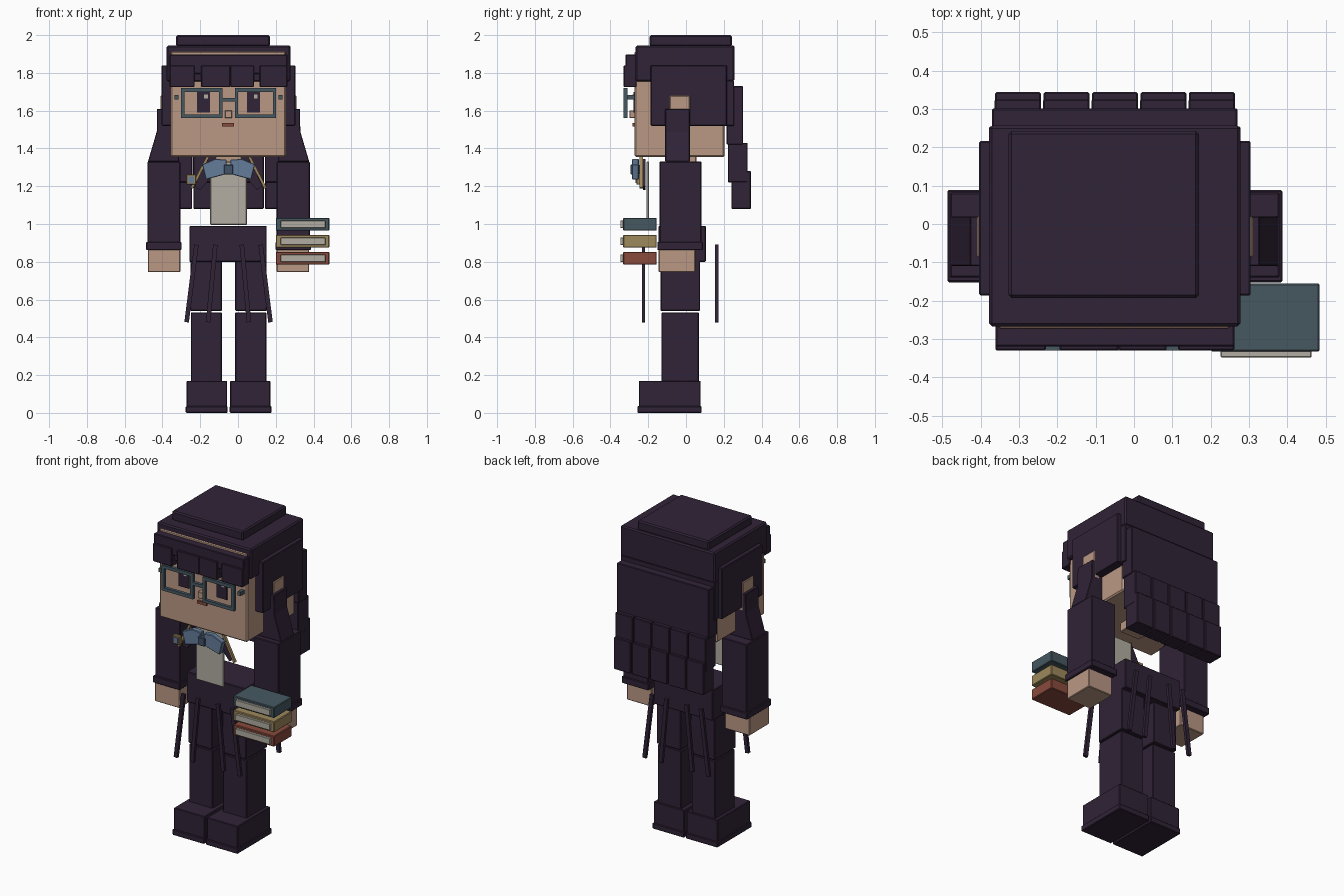
import bpy, bmesh, math
from mathutils import Vector


def material(name, r, g, b):
    m = bpy.data.materials.new(name)
    m.diffuse_color = (*[((c / 255 + 0.055) / 1.055) ** 2.4 for c in (r, g, b)], 1)
    return m


PURPLE = material("dark_purple", 48, 35, 55)
SKIN = material("skin", 186, 152, 132)
TEAL = material("teal", 70, 88, 97)
GOLD = material("mustard", 158, 136, 92)
RED = material("brick_red", 136, 74, 60)
CREAM = material("cream", 178, 174, 162)
BLUE = material("dusty_blue", 100, 124, 154)
SLATE = material("slate_blue", 66, 82, 106)
CX = -0.05  # body centre line


def finish(name, bm, mat, bevel):
    bmesh.ops.recalc_face_normals(bm, faces=bm.faces)
    mesh = bpy.data.meshes.new(name)
    bm.to_mesh(mesh)
    bm.free()
    mesh.materials.append(mat)
    ob = bpy.data.objects.new(name, mesh)
    bpy.context.collection.objects.link(ob)
    if bevel:
        mod = ob.modifiers.new("bevel", 'BEVEL')
        mod.width, mod.segments = bevel, 1
    return ob


def box(name, mat, x, y, z, bevel=0.004):
    bm = bmesh.new()
    bmesh.ops.create_cube(bm, size=1)
    lo = Vector((x[0], y[0], z[0]))
    hi = Vector((x[1], y[1], z[1]))
    for v in bm.verts:
        v.co = Vector([lo[i] + (hi[i] - lo[i]) * (v.co[i] + 0.5) for i in range(3)])
    return finish(name, bm, mat, bevel)


def prism(name, mat, pts, y, bevel=0.0):
    """Front (x, z) profile extruded through a y range."""
    bm = bmesh.new()
    f = bm.faces.new([bm.verts.new((px, y[0], pz)) for px, pz in pts])
    ext = bmesh.ops.extrude_face_region(bm, geom=[f])['geom']
    for v in ext:
        if isinstance(v, bmesh.types.BMVert):
            v.co.y = y[1]
    return finish(name, bm, mat, bevel)


def strip(name, mat, a, b, w, y):
    """Straight bar between two (x, z) points."""
    d = Vector((b[0] - a[0], b[1] - a[1])).normalized() * w / 2
    n = (-d.y, d.x)
    return prism(name, mat, [(a[0] + n[0], a[1] + n[1]), (a[0] - n[0], a[1] - n[1]),
                             (b[0] - n[0], b[1] - n[1]), (b[0] + n[0], b[1] + n[1])], y)


def mx(s, *xs):
    """Offsets from the centre line placed on side s."""
    return tuple(sorted(CX + s * v for v in xs))


# Head, neck and hair shell
box("head", SKIN, (-0.357, 0.253), (-0.272, 0.205), (1.355, 1.915), 0.008)
box("neck", SKIN, (-0.12, 0.02), (-0.1, 0.055), (1.30, 1.36))
box("hair_crown", PURPLE, (-0.327, 0.169), (-0.193, 0.243), (1.94, 2.0), 0.008)
box("hair_cap", PURPLE, (-0.378, 0.278), (-0.267, 0.257), (1.755, 1.945), 0.008)
box("hair_back", PURPLE, (-0.378, 0.278), (0.19, 0.255), (1.52, 1.76))
box("hair_row_upper", PURPLE, (-0.37, 0.27), (0.215, 0.302), (1.42, 1.73))

# Overlapping back locks
for i in range(5):
    x0 = -0.363 + i * 0.1265
    box("back_lock_middle", PURPLE, (x0 - 0.001, x0 + 0.121), (0.222, 0.326), (1.22, 1.43))
    box("back_lock_lower", PURPLE, (x0, x0 + 0.12), (0.24, 0.344), (1.08, 1.28))

# Fringe with small gaps over the brows
box("fringe_top", PURPLE, (-0.362, 0.262), (-0.32, -0.262), (1.795, 1.897))
for x0, x1, z0 in ((-0.362, -0.23, 1.725), (-0.195, -0.04, 1.725),
                   (-0.04, 0.085, 1.725), (0.115, 0.262, 1.725)):
    box("fringe_lock", PURPLE, (x0, x1), (-0.33, -0.262), (z0, 1.84))
box("fringe_filler", PURPLE, (-0.36, 0.26), (-0.30, -0.265), (1.755, 1.83))

# Face
for s in (-1, 1):
    box("eye", PURPLE, mx(s, 0.097, 0.167), (-0.279, -0.27), (1.59, 1.70), 0)
    ex = CX + s * 0.132
    box("eye_glint", CREAM, (ex + 0.002, ex + 0.022), (-0.282, -0.278), (1.665, 1.685), 0)
    # Glasses rims and hinges
    for z in (1.56, 1.70):
        box("glasses_bar", TEAL, mx(s, 0.033, 0.252), (-0.33, -0.31), (z, z + 0.02), 0)
    for o in (0.033, 0.234):
        box("glasses_post", TEAL, mx(s, o, o + 0.018), (-0.33, -0.31), (1.575, 1.705), 0)
    box("glasses_hinge", TEAL, mx(s, 0.265, 0.285), (-0.31, -0.27), (1.658, 1.682), 0)
box("glasses_bridge", TEAL, (-0.085, -0.015), (-0.33, -0.31), (1.648, 1.668), 0)
box("nose", SKIN, (-0.07, -0.032), (-0.3, -0.27), (1.56, 1.602), 0.003)
box("mouth", RED, (-0.085, -0.02), (-0.284, -0.27), (1.517, 1.535), 0)

# Shirt front and bow tie
box("shirt_front", CREAM, (-0.147, 0.047), (-0.21, -0.195), (0.995, 1.33))
box("bow_knot", SLATE, (-0.075, -0.026), (-0.295, -0.245), (1.262, 1.315))
for s in (-1, 1):
    prism("bow_wing", BLUE, [(CX + s * o, z) for o, z in
          ((0.01, 1.265), (0.01, 1.34), (0.07, 1.345), (0.14, 1.315), (0.12, 1.235))],
          (-0.285, -0.25), 0.003)
    strip("gold_ribbon", GOLD, (CX + s * 0.11, 1.355), (CX + s * 0.195, 1.19), 0.014, (-0.245, -0.228))
    prism("lapel", PURPLE, [(CX + s * o, z) for o, z in
          ((0.11, 1.345), (0.18, 1.20), (0.15, 1.18), (0.09, 1.25))], (-0.228, -0.215))
box("badge_frame", GOLD, (-0.272, -0.222), (-0.262, -0.24), (1.208, 1.262), 0.003)
box("badge_face", BLUE, (-0.262, -0.232), (-0.268, -0.26), (1.218, 1.252), 0)

# Hips
box("hips", PURPLE, (-0.257, 0.152), (-0.145, 0.105), (0.80, 0.99))

for s in (-1, 1):
    # Side hair and ears
    box("side_hair", PURPLE, mx(s, 0.30, 0.354), (-0.187, 0.217), (1.52, 1.84))
    box("ear", SKIN, mx(s, 0.30, 0.36), (-0.087, 0.02), (1.50, 1.68))
    # Shoulders taper into square arms
    prism("shoulder", PURPLE, [(CX + s * o, z) for o, z in
          ((0.30, 1.61), (0.378, 1.61), (0.38, 1.49), (0.427, 1.33), (0.26, 1.33), (0.29, 1.49))],
          (-0.11, 0.02), 0.003)
    box("arm", PURPLE, mx(s, 0.255, 0.43), (-0.14, 0.082), (0.88, 1.33))
    box("cuff", PURPLE, mx(s, 0.249, 0.437), (-0.152, 0.089), (0.862, 0.905))
    box("hand", SKIN, mx(s, 0.255, 0.427), (-0.145, 0.05), (0.745, 0.87))
    # Legs and boots
    box("thigh", PURPLE, mx(s, 0.035, 0.202), (-0.135, 0.075), (0.54, 0.81))
    box("shin", PURPLE, mx(s, 0.035, 0.2), (-0.13, 0.068), (0.16, 0.532))
    box("boot", PURPLE, mx(s, 0.008, 0.222), (-0.25, 0.077), (0.03, 0.17))
    box("boot_sole", PURPLE, mx(s, 0.006, 0.227), (-0.257, 0.083), (0.0, 0.036))
    # Hanging coat ties, front and back
    for y in (-0.225, 0.163):
        for top, low in ((0.07, 0.108), (0.17, 0.222)):
            strip("coat_tie", PURPLE, (CX + s * top, 0.89), (CX + s * low, 0.48), 0.024,
                  (y - 0.009, y + 0.009))

# Stack of books carried on one side
for z, mat in ((0.965, TEAL), (0.875, GOLD), (0.785, RED)):
    box("book_cover", mat, (0.2, 0.484), (-0.333, -0.155), (z, z + 0.067))
    box("book_pages", CREAM, (0.226, 0.463), (-0.348, -0.32), (z + 0.014, z + 0.053), 0.002)
